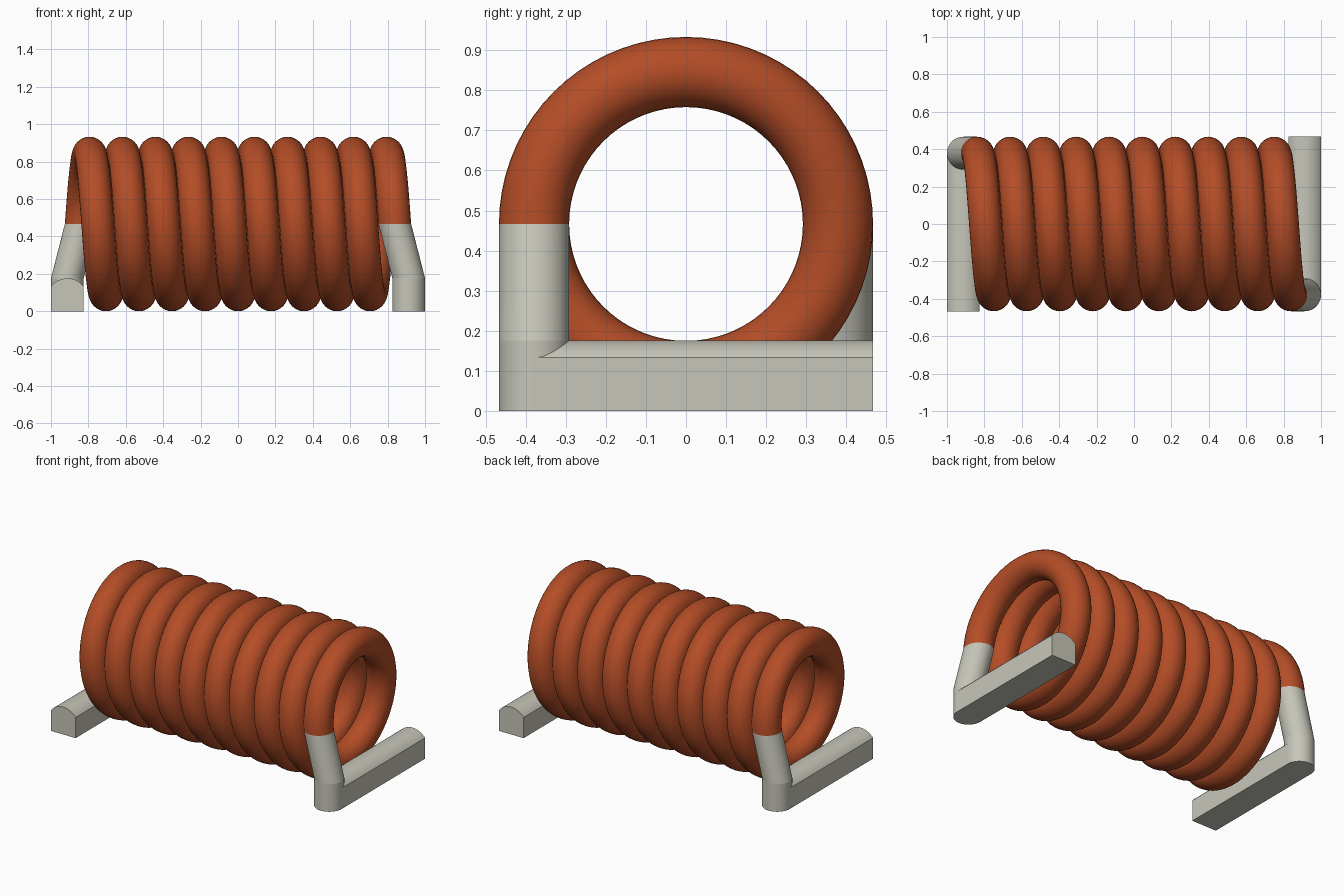
import bpy
import bmesh
from math import sin, cos, pi, radians, asin

if "Cube" in bpy.data.objects:
    bpy.data.objects.remove(bpy.data.objects["Cube"], do_unlink=True)

WIRE = 0.0875               # wire radius
MEAN = 0.379                # helix radius, wire centre to axis
AXIS_Z = WIRE + MEAN
TURNS, PITCH = 9.5, 0.1765
HALF = TURNS * PITCH / 2    # coil end to middle
LEAD_X = 1 - WIRE           # centre line of each lead
LEAD_TOP = 0.176
BAR_SIDE = 0.133            # height of the straight bar sides


def material(name, color):
    m = bpy.data.materials.new(name)
    m.use_nodes = True
    m.diffuse_color = color
    bsdf = m.node_tree.nodes["Principled BSDF"]
    bsdf.inputs["Base Color"].default_value = color
    bsdf.inputs["Roughness"].default_value = 0.6
    return m


copper = material("copper enamel", (0.456, 0.074, 0.02, 1))
tin = material("tinned metal", (0.57, 0.565, 0.49, 1))


def loft(name, rings, mat, caps=True):
    """Skin a series of closed rings into one object."""
    bm = bmesh.new()
    loops = [[bm.verts.new(p) for p in ring] for ring in rings]
    for a, b in zip(loops, loops[1:]):
        for i in range(len(a)):
            j = (i + 1) % len(a)
            bm.faces.new((a[i], a[j], b[j], b[i]))
    if caps:
        bm.faces.new(loops[0])
        bm.faces.new(loops[-1])
    bmesh.ops.recalc_face_normals(bm, faces=bm.faces)
    mesh = bpy.data.meshes.new(name)
    bm.to_mesh(mesh)
    bm.free()
    mesh.materials.append(mat)
    obj = bpy.data.objects.new(name, mesh)
    bpy.context.collection.objects.link(obj)
    bpy.ops.object.select_all(action="DESELECT")
    obj.select_set(True)
    bpy.context.view_layer.objects.active = obj
    bpy.ops.object.shade_smooth_by_angle(angle=radians(30))
    return obj


def angles(n):
    return [2 * pi * i / n for i in range(n)]


def disc(x, y, z):
    return [(x + WIRE * cos(a), y + WIRE * sin(a), z) for a in angles(48)]


def coil_ring(t):
    """Wire section in the plane through the axis, at turn t."""
    x, turn = -HALF + PITCH * t, 2 * pi * t
    ring = []
    for a in angles(32):
        r = MEAN + WIRE * cos(a)
        ring.append((x + WIRE * sin(a), r * cos(turn), AXIS_Z + r * sin(turn)))
    return ring


# Wound coil
steps = int(TURNS * 72)
loft("coil", [coil_ring(TURNS * i / steps) for i in range(steps + 1)], copper)


def bar_profile():
    """Flat-bottomed bar section with a shallow rounded top."""
    rise = LEAD_TOP - BAR_SIDE
    radius = (WIRE ** 2 + rise ** 2) / (2 * rise)
    sweep = asin(WIRE / radius)
    arc = [sweep * (1 - i / 8) for i in range(17)]
    top = [(radius * sin(a), LEAD_TOP - radius + radius * cos(a)) for a in arc]
    return [(-WIRE, 0), (WIRE, 0)] + top


# Two leads, each the half-turn copy of the other
for side, s in (("left", 1), ("right", -1)):
    y = -s * MEAN
    loft(side + "_lead_arm",
         [disc(s * HALF, y, AXIS_Z), disc(s * LEAD_X, y, LEAD_TOP)], tin)
    loft(side + "_lead_post",
         [disc(s * LEAD_X, y, LEAD_TOP), disc(s * LEAD_X, y, 0)], tin)
    loft(side + "_foot_bar",
         [[(s * (LEAD_X + px), end, pz) for px, pz in bar_profile()]
          for end in (y, s * AXIS_Z)], tin)
